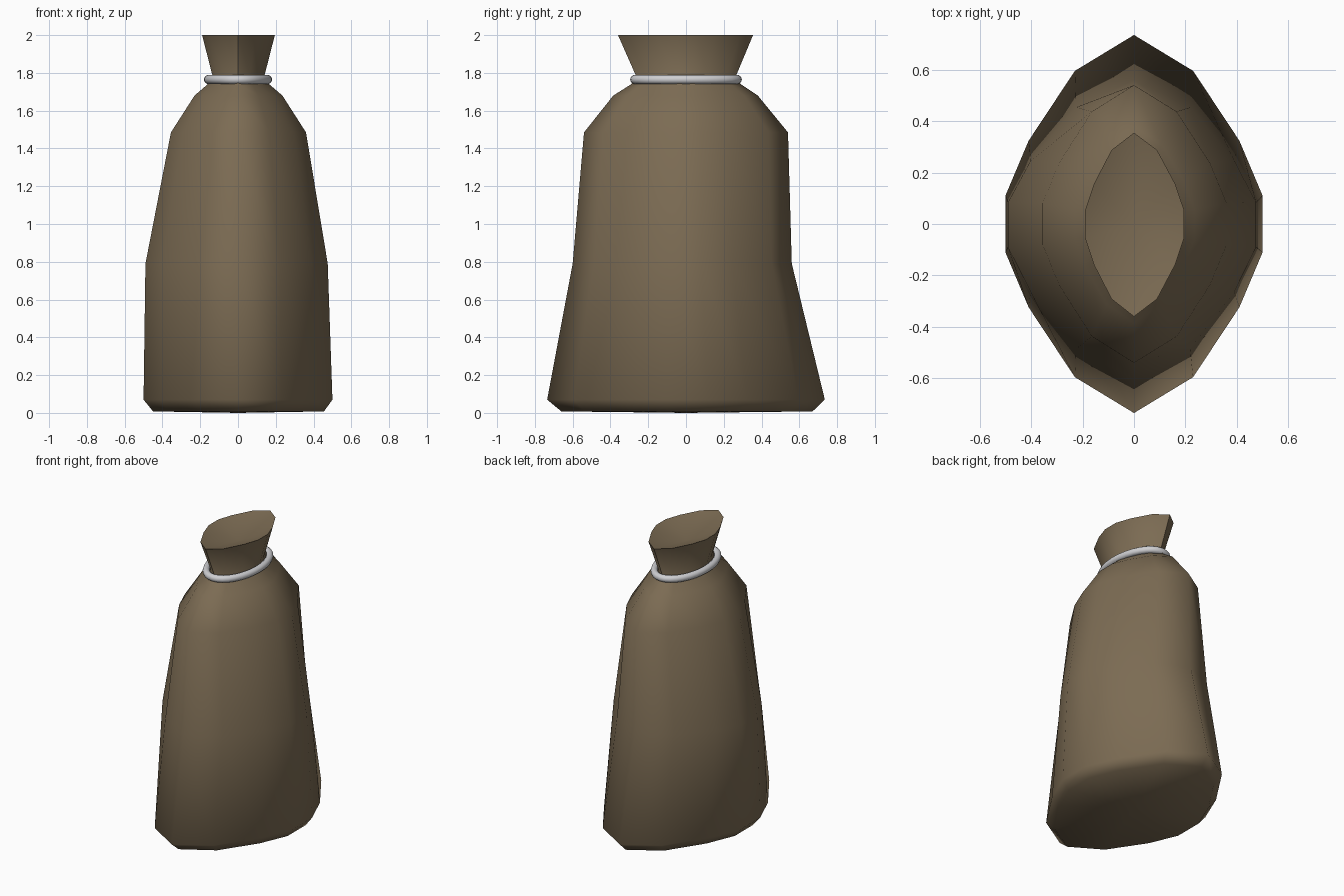
import bpy, bmesh, math

if "Cube" in bpy.data.objects:
    bpy.data.objects.remove(bpy.data.objects["Cube"])

def material(name, rgb):
    m = bpy.data.materials.new(name)
    m.diffuse_color = (*rgb, 1)
    m.use_nodes = True
    m.node_tree.nodes["Principled BSDF"].inputs["Base Color"].default_value = m.diffuse_color
    return m

brown = material("burlap brown", (0.20, 0.148, 0.087))
silver = material("pale grey", (0.62, 0.62, 0.64))

def make_object(name, bm, mat):
    bmesh.ops.recalc_face_normals(bm, faces=bm.faces)
    for f in bm.faces:
        f.smooth = True
    me = bpy.data.meshes.new(name)
    bm.to_mesh(me)
    bm.free()
    me.materials.append(mat)
    ob = bpy.data.objects.new(name, me)
    bpy.context.collection.objects.link(ob)
    return ob

# One quarter of the pointed-oval section, as fractions of half width and depth
QUARTER = [(0, 1), (0.46, 0.81), (0.82, 0.44), (1, 0.15)]
right = QUARTER + [(x, -y) for x, y in reversed(QUARTER)]
SECTION = right + [(-x, y) for x, y in reversed(right[1:-1])]

# Rings: z, x left, x right, y front, y back
RINGS = [
    (0.008, 0.45, 0.455, 0.66, 0.67),
    (0.07, 0.50, 0.50, 0.735, 0.735),
    (0.79, 0.49, 0.475, 0.60, 0.56),
    (1.485, 0.355, 0.36, 0.54, 0.54),
    (1.68, 0.23, 0.235, 0.385, 0.38),
    (1.74, 0.16, 0.165, 0.29, 0.29),
    (1.785, 0.135, 0.14, 0.265, 0.265),
    (2.0, 0.19, 0.195, 0.36, 0.355),
]

# Sack with closed base and dipped mouth
bm = bmesh.new()
loops = [[bm.verts.new((x * (xr if x > 0 else xl), y * (yb if y > 0 else yf), z))
          for x, y in SECTION] for z, xl, xr, yf, yb in RINGS]
n = len(SECTION)
for a, b in zip(loops, loops[1:]):
    for i in range(n):
        j = (i + 1) % n
        bm.faces.new((a[i], a[j], b[j], b[i]))
for loop, z in ((loops[0], 0.0), (loops[-1], 1.92)):
    c = bm.verts.new((0, 0, z))
    for i in range(n):
        bm.faces.new((loop[i], loop[(i + 1) % n], c))
sack = make_object("sack", bm, brown)
bpy.context.view_layer.objects.active = sack
sack.select_set(True)
bpy.ops.object.shade_smooth_by_angle(angle=math.radians(60))

# Oval tie ring around the neck
bm = bmesh.new()
N, M, r = 32, 10, 0.024
tube = []
for i in range(N):
    t = 2 * math.pi * i / N
    tube.append([bm.verts.new((
        (0.157 + r * math.cos(p)) * math.cos(t),
        (0.272 + r * math.cos(p)) * math.sin(t),
        1.765 + r * math.sin(p))) for p in (2 * math.pi * k / M for k in range(M))])
for i in range(N):
    for k in range(M):
        a, b, l = tube[i], tube[(i + 1) % N], (k + 1) % M
        bm.faces.new((a[k], b[k], b[l], a[l]))
make_object("neck_tie", bm, silver)
